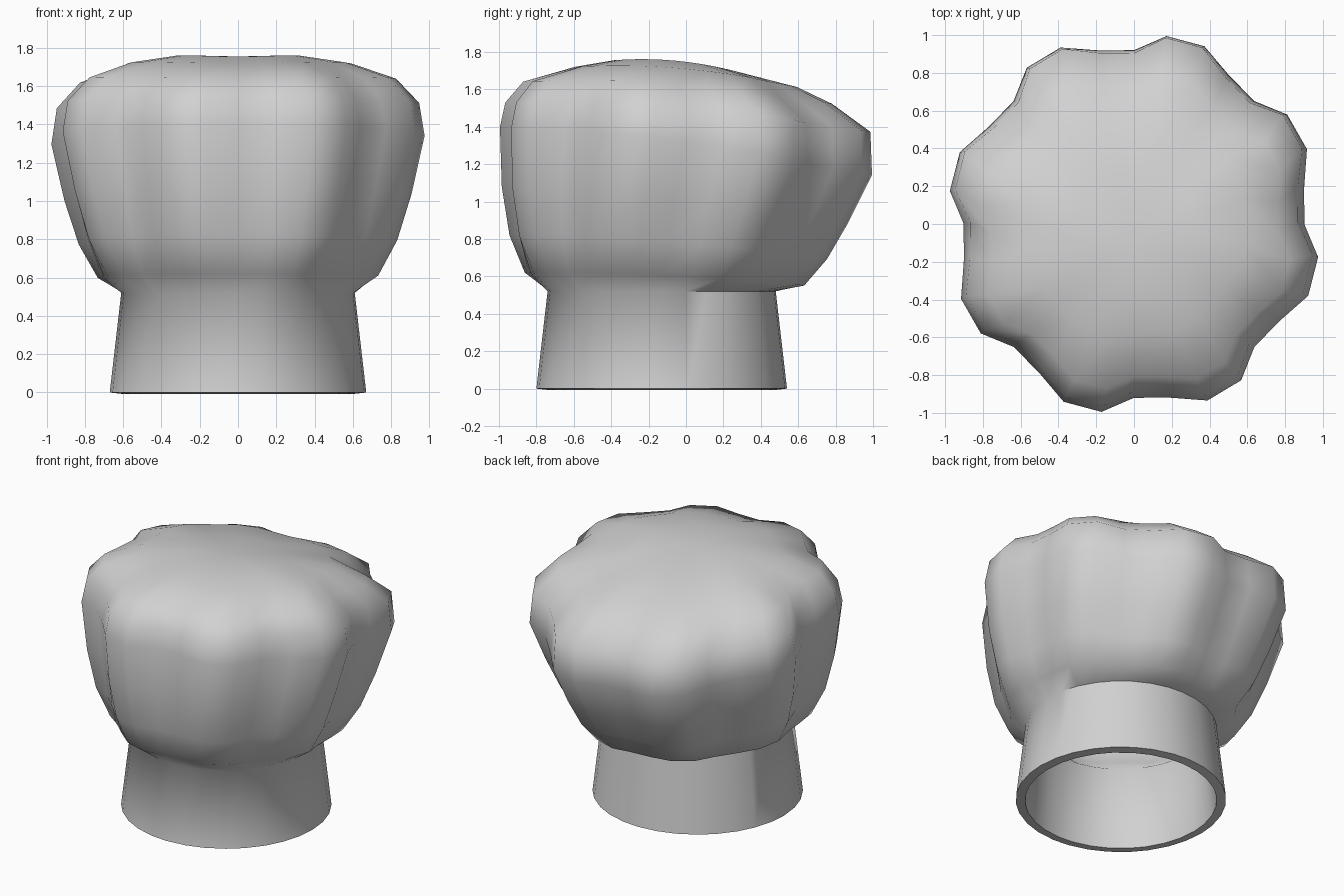
import bpy, bmesh
from math import sin, cos, radians

cube = bpy.data.objects.get("Cube")
if cube:
    bpy.data.objects.remove(cube, do_unlink=True)

cloth = bpy.data.materials.new("light grey cloth")
cloth.use_nodes = True
colour = (0.64, 0.64, 0.64, 1)
cloth.diffuse_color = colour
cloth.node_tree.nodes["Principled BSDF"].inputs["Base Color"].default_value = colour

# One pleat, repeated eight times: (angle within the pleat, radius factor)
PLEAT = [(0, 0.92), (12, 0.94), (23, 1.015), (35, 1.01)]
PLEATS = 8

# Rings: centre y, radius, front z, back z, side bulge, pleat depth, width factor
RINGS = [
    (-0.13, 0.67, 0.00, 0.00, 0.00, 0.0, 1.00),   # band hem
    (-0.13, 0.61, 0.52, 0.52, 0.00, 0.0, 1.00),   # band top
    (-0.115, 0.755, 0.62, 0.55, 0.02, 0.5, 0.98),  # puff
    (-0.095, 0.855, 0.82, 0.69, 0.03, 0.8, 0.98),
    (-0.06, 0.93, 1.08, 0.88, 0.04, 1.0, 0.98),
    (0.00, 1.00, 1.40, 1.14, 0.05, 1.0, 0.98),
    (0.01, 0.98, 1.53, 1.37, 0.05, 1.1, 0.97),
    (-0.045, 0.83, 1.64, 1.52, 0.05, 1.0, 1.00),  # crown
    (0.00, 0.60, 1.72, 1.61, 0.045, 0.4, 1.00),
    (-0.05, 0.34, 1.755, 1.69, 0.03, 0.1, 1.00),
]


def add_ring(bm, cy, radius, front, back, bulge, depth, width):
    verts = []
    for pleat in range(PLEATS):
        for offset, factor in PLEAT:
            a = radians(pleat * 360 / PLEATS + offset)
            r = radius * (1 + (factor - 1) * depth)
            z = (front + back) / 2 + (back - front) / 2 * sin(a) + bulge * cos(a) ** 2
            verts.append(bm.verts.new((r * width * cos(a), cy + r * sin(a), z)))
    return verts


# Outer cloth: band and pleated puff in one skin, open at the bottom
bm = bmesh.new()
rings = [add_ring(bm, *ring) for ring in RINGS]
count = len(rings[0])
for low, high in zip(rings, rings[1:]):
    for i in range(count):
        j = (i + 1) % count
        bm.faces.new((low[i], low[j], high[j], high[i]))
tip = bm.verts.new((0, -0.1, 1.755))
for i in range(count):
    bm.faces.new((rings[-1][i], rings[-1][(i + 1) % count], tip))

mesh = bpy.data.meshes.new("pleated_hat")
bm.to_mesh(mesh)
bm.free()
mesh.materials.append(cloth)
hat = bpy.data.objects.new("pleated_hat", mesh)
bpy.context.collection.objects.link(hat)

# Cloth thickness, which also makes the lining and the hem
wall = hat.modifiers.new("cloth thickness", 'SOLIDIFY')
wall.thickness = 0.06
wall.offset = -1

bpy.ops.object.select_all(action='DESELECT')
hat.select_set(True)
bpy.context.view_layer.objects.active = hat
bpy.ops.object.modifier_apply(modifier=wall.name)
bpy.ops.object.shade_smooth_by_angle(angle=radians(65))
